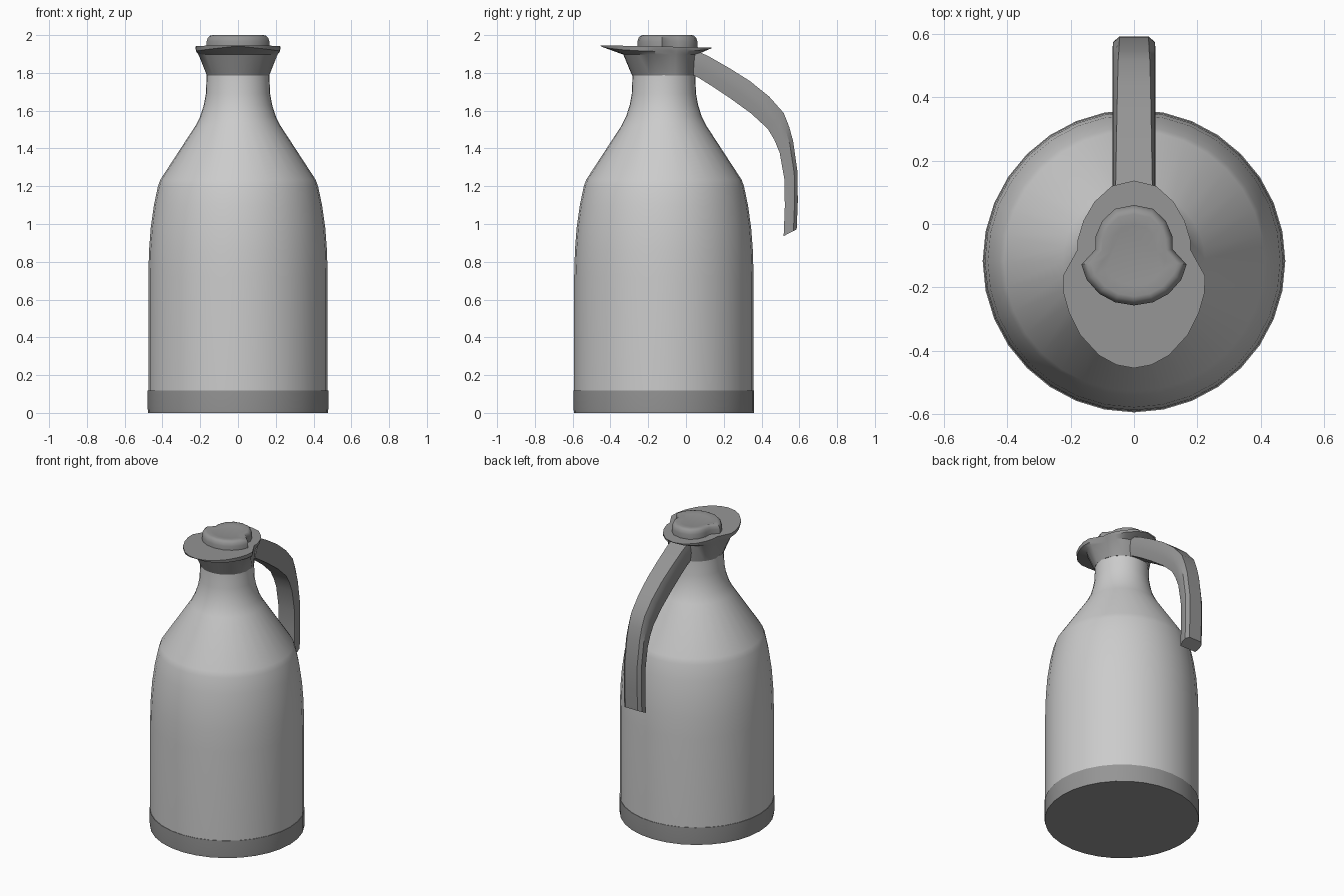
import bpy, bmesh, math

if "Cube" in bpy.data.objects:
    bpy.data.objects.remove(bpy.data.objects["Cube"])

CY = -0.117  # axis of the body in y

dark = bpy.data.materials.new("dark_plastic")
dark.diffuse_color = (0.3, 0.3, 0.3, 1)
dark.use_nodes = True
dark.node_tree.nodes["Principled BSDF"].inputs["Base Color"].default_value = dark.diffuse_color


def loft(name, rings, mat=None, angle=35):
    """Skin a list of equal-length closed rings and cap both ends."""
    bm = bmesh.new()
    vr = [[bm.verts.new(p) for p in r] for r in rings]
    n = len(vr[0])
    for a, b in zip(vr, vr[1:]):
        for i in range(n):
            j = (i + 1) % n
            bm.faces.new((a[i], a[j], b[j], b[i]))
    bm.faces.new(vr[0][::-1])
    bm.faces.new(vr[-1])
    bmesh.ops.recalc_face_normals(bm, faces=bm.faces)
    me = bpy.data.meshes.new(name)
    bm.to_mesh(me)
    bm.free()
    ob = bpy.data.objects.new(name, me)
    bpy.context.collection.objects.link(ob)
    if mat:
        me.materials.append(mat)
    bpy.ops.object.select_all(action='DESELECT')
    ob.select_set(True)
    bpy.context.view_layer.objects.active = ob
    bpy.ops.object.shade_smooth_by_angle(angle=math.radians(angle))
    return ob


def circle(r, z, n=32):
    return [(r * math.sin(2 * math.pi * i / n),
             CY + r * math.cos(2 * math.pi * i / n), z) for i in range(n)]


def mirrored(half):
    """Close a half outline that starts and ends on x = 0."""
    return half + [(-x, y) for x, y in half[-2:0:-1]]


# base band and flask body
loft("base", [circle(r, z) for r, z in [(0.476, 0), (0.478, 0.02), (0.478, 0.118)]], dark)
profile = [(0.475, 0.118), (0.475, 0.72), (0.471, 0.86), (0.462, 0.98), (0.445, 1.1),
           (0.424, 1.2), (0.411, 1.235), (0.225, 1.52), (0.2, 1.57), (0.181, 1.63),
           (0.17, 1.69), (0.166, 1.79)]
loft("body", [circle(r, z) for r, z in profile])

# collar flaring into the pouring spout
top = mirrored([(0, .137), (.07, .12), (.125, .07), (.16, .01), (.178, -.05), (.178, -.08),
                (.225, -.165), (.222, -.22), (.205, -.28), (.17, -.35), (.11, -.415),
                (.055, -.445), (0, -.455)])
low, mid, edge, lip = [], [], [], []
for x, y in top:
    d = math.hypot(x, y - CY)
    ux, uy = x / d, (y - CY) / d
    rm = min(0.93 * d, 0.175 + 0.04 * min(1, 1 - uy))
    zt = 1.937 - 0.02 * y
    low.append((0.168 * ux, CY + 0.168 * uy, 1.785))
    mid.append((rm * ux, CY + rm * uy, 1.897))
    edge.append((0.99 * x, CY + 0.99 * (y - CY), zt - 0.004 - 0.022 * abs(x) / 0.225))
    lip.append((x, y, zt))
loft("spout_collar", [low, mid, edge, lip], dark)

# lid button with a round back and a flared front
lid = mirrored([(0, .06), (.06, .048), (.1, .01), (.122, -.04), (.122, -.08), (.166, -.128),
                (.15, -.175), (.11, -.22), (.06, -.247), (0, -.257)])
steps = [(1, 1.93), (1, 1.968), (0.96, 1.986), (0.9, 1.996), (0.82, 2.0), (0.6, 1.994)]
loft("lid", [[(x * s, -0.1 + (y + 0.1) * s, z) for x, y in lid] for s, z in steps], dark, 45)

# handle: (outer y, z, inner y, z, outer half width)
path = [(.03, 1.928, .02, 1.795, .06), (.116, 1.89, .06, 1.778, .058),
        (.23, 1.825, .145, 1.725, .056), (.338, 1.757, .232, 1.667, .054),
        (.44, 1.675, .345, 1.585, .052), (.517, 1.588, .433, 1.504, .05),
        (.546, 1.515, .468, 1.445, .048), (.567, 1.44, .496, 1.377, .047),
        (.59, 1.28, .522, 1.23, .046), (.592, 1.12, .523, 1.09, .046),
        (.586, .972, .517, .936, .046)]
rings = []
for oy, oz, iy, iz, w in path:
    # section as (x, fraction from outer to inner face)
    sec = [(-w, 0), (w, 0), (.066, .25), (.068, .6), (.06, 1), (-.06, 1), (-.068, .6), (-.066, .25)]
    rings.append([(x, oy + (iy - oy) * t, oz + (iz - oz) * t) for x, t in sec])
loft("handle", rings, dark)
